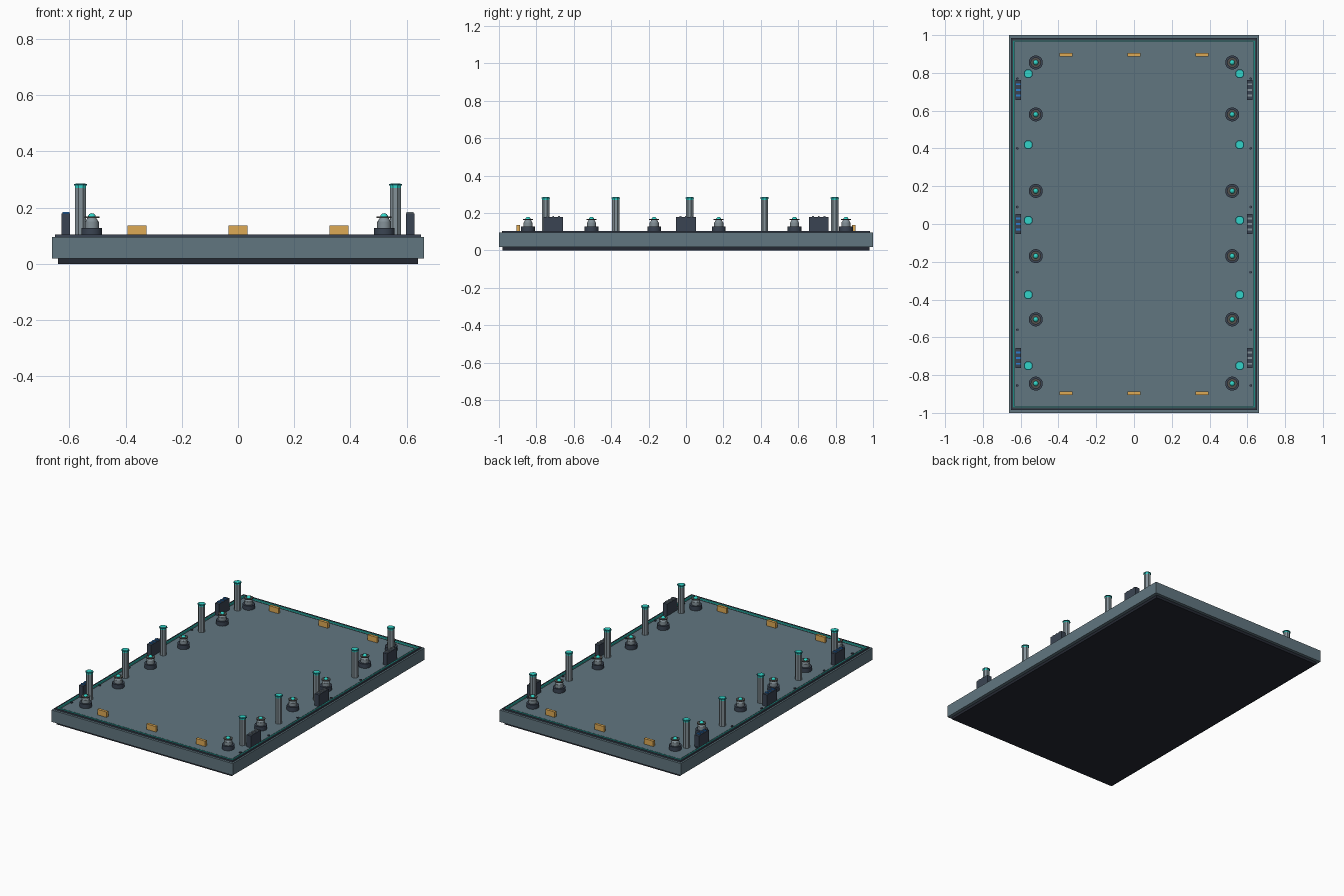
import bpy, math

if "Cube" in bpy.data.objects:
    bpy.data.objects.remove(bpy.data.objects["Cube"])

mats = {}


def material(name, r, g, b):
    lin = [(c / 255 / 12.92) if c < 11 else ((c / 255 + 0.055) / 1.055) ** 2.4 for c in (r, g, b)]
    m = bpy.data.materials.new(name)
    m.diffuse_color = (*lin, 1)
    m.use_nodes = True
    m.node_tree.nodes["Principled BSDF"].inputs["Base Color"].default_value = m.diffuse_color
    mats[name] = m


material("slate", 97, 118, 128)
material("dark", 58, 68, 82)
material("black", 36, 40, 50)
material("grey", 132, 145, 152)
material("teal", 28, 125, 132)
material("cyan", 50, 212, 200)
material("blue", 45, 125, 205)
material("amber", 222, 170, 85)
material("bronze", 84, 82, 80)


def finish(name, mat):
    o = bpy.context.object
    o.name = name
    o.data.materials.append(mats[mat])
    return o


def box(name, mat, x, y, z):
    """Box from (min, max) pairs."""
    bpy.ops.mesh.primitive_cube_add(size=1, location=[sum(r) / 2 for r in (x, y, z)])
    o = finish(name, mat)
    o.scale = [r[1] - r[0] for r in (x, y, z)]
    bpy.ops.object.transform_apply(location=False, rotation=False, scale=True)
    return o


def cone(name, mat, x, y, z0, z1, r0, r1=None, n=24):
    bpy.ops.mesh.primitive_cone_add(vertices=n, radius1=r0, radius2=r0 if r1 is None else r1,
                                    depth=z1 - z0, location=(x, y, (z0 + z1) / 2),
                                    rotation=(0, 0, math.pi / n))
    o = finish(name, mat)
    if n > 12:
        bpy.ops.object.shade_smooth_by_angle()
    return o


def frame(name, mat, hx, hy, w, z0, z1):
    """Rectangular border strip made of four bars."""
    for s in (-1, 1):
        xs = sorted((s * hx, s * (hx - w)))
        ys = sorted((s * hy, s * (hy - w)))
        box(name + "_side", mat, xs, (-hy, hy), (z0, z1))
        box(name + "_end", mat, (-hx + w, hx - w), ys, (z0, z1))


# Platform: recessed underside, slab and deck plate
box("underside_plinth", "black", (-0.64, 0.64), (-0.98, 0.98), (0, 0.02))
box("platform_slab", "slate", (-0.662, 0.662), (-1, 1), (0.018, 0.096))
box("deck_plate", "slate", (-0.625, 0.625), (-0.955, 0.955), (0.09, 0.1))

# Border trim and light strip
frame("edge_trim", "dark", 0.651, 0.985, 0.008, 0.096, 0.105)
frame("light_strip", "cyan", 0.640, 0.972, 0.007, 0.096, 0.105)

for s in (-1, 1):
    # Tall bollards with glowing caps
    for y in (0.795, 0.42, 0.02, -0.375, -0.75):
        x = s * 0.56
        cone("bollard_post", "grey", x, y, 0.096, 0.27, 0.021, n=8)
        cone("bollard_glow", "cyan", x, y, 0.268, 0.28, 0.021, n=8)
        cone("bollard_cap", "teal", x, y, 0.278, 0.283, 0.025, n=8)
        cone("bollard_cap_light", "cyan", x, y, 0.282, 0.285, 0.019, n=8)

    # Low beacons
    for y in (0.855, 0.58, 0.175, -0.17, -0.505, -0.845):
        x = s * 0.52
        cone("beacon_base", "dark", x, y, 0.098, 0.128, 0.037)
        cone("beacon_body", "grey", x, y, 0.128, 0.150, 0.025)
        cone("beacon_neck", "grey", x, y, 0.150, 0.163, 0.023, 0.016)
        cone("beacon_ring", "bronze", x, y, 0.163, 0.168, 0.027)
        bpy.ops.mesh.primitive_uv_sphere_add(segments=16, ring_count=8, radius=0.014,
                                             location=(x, y, 0.166))
        finish("beacon_lamp", "cyan")
        bpy.ops.object.shade_smooth_by_angle()

    # Side control boxes with ribs on top
    for y in (-0.71, 0, 0.71):
        xs = sorted((s * 0.597, s * 0.628))
        box("control_box", "dark", xs, (y - 0.053, y + 0.053), (0.098, 0.178))
        for k in (-1, 0, 1):
            yk = y + k * 0.03
            box("box_rib", "blue" if s < 0 else "grey", sorted((s * 0.6, s * 0.625)),
                (yk - 0.005, yk + 0.005), (0.176, 0.184))

    # Deck bolts
    for y in (0.77, 0.4, 0.09, -0.255, -0.56, -0.855):
        cone("deck_bolt", "dark", s * 0.617, y, 0.098, 0.105, 0.008, n=8)

    # Amber end markers
    for x in (-0.36, 0, 0.36):
        box("end_marker", "amber", (x - 0.034, x + 0.034),
            (s * 0.896 - 0.009, s * 0.896 + 0.009), (0.098, 0.136))
